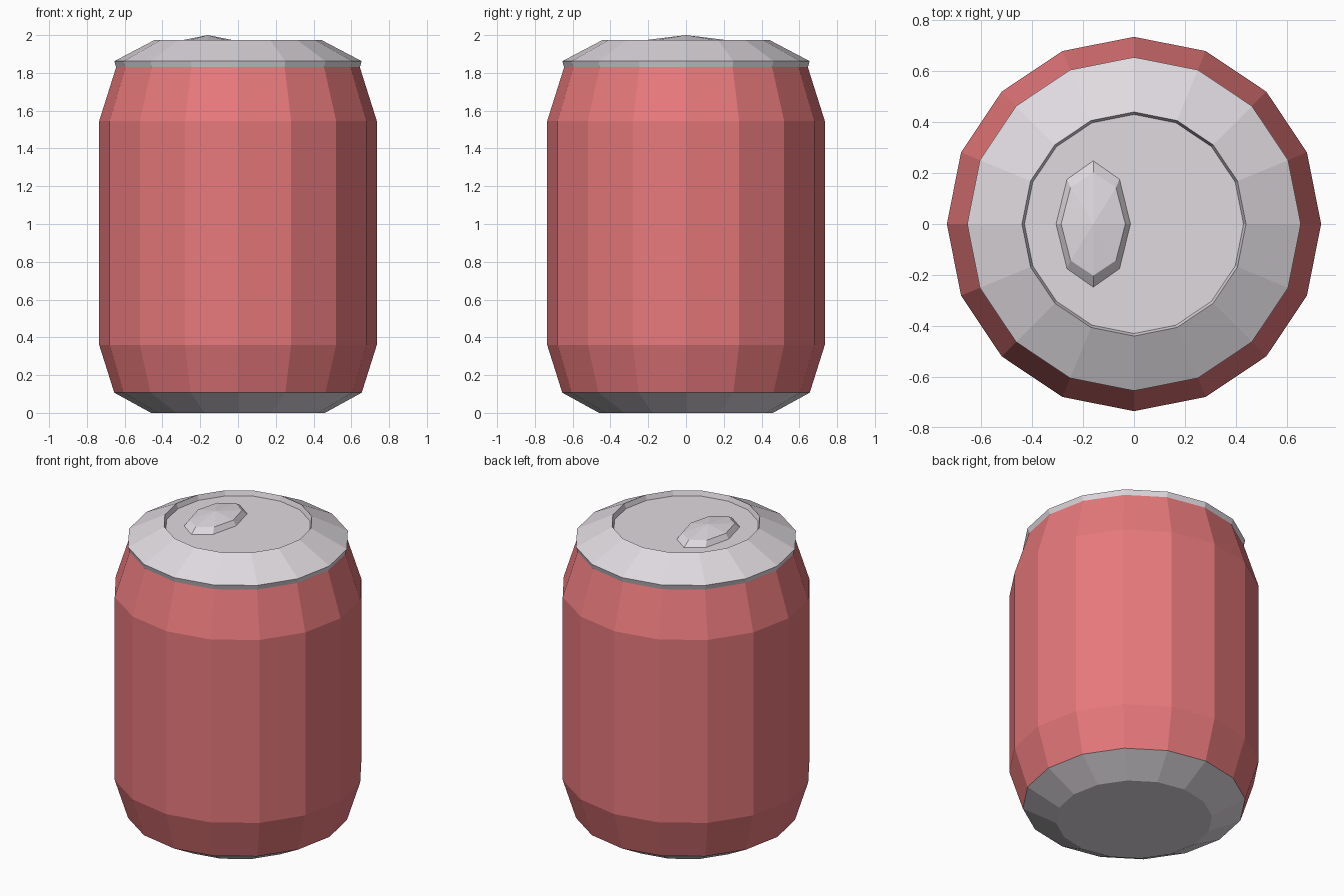
import bpy, bmesh
from math import cos, sin, pi

if "Cube" in bpy.data.objects:
    bpy.data.objects.remove(bpy.data.objects["Cube"])


def material(name, color):
    m = bpy.data.materials.new(name)
    m.diffuse_color = (*color, 1)
    m.use_nodes = True
    m.node_tree.nodes["Principled BSDF"].inputs["Base Color"].default_value = m.diffuse_color
    return m


def stack(name, rings, sides, mat, cx=0, cap_bottom=False, cap_top=False, apex=None):
    """Bridge elliptical rings (rx, ry, z) into a flat-shaded faceted part."""
    bm = bmesh.new()
    loops = []
    for rx, ry, z in rings:
        loops.append([bm.verts.new((cx + rx * cos(2 * pi * i / sides),
                                    ry * sin(2 * pi * i / sides), z))
                      for i in range(sides)])
    for a, b in zip(loops, loops[1:]):
        for i in range(sides):
            j = (i + 1) % sides
            bm.faces.new((a[i], a[j], b[j], b[i]))
    if cap_bottom:
        bm.faces.new(loops[0][::-1])
    if cap_top:
        bm.faces.new(loops[-1])
    if apex is not None:
        tip = bm.verts.new((cx, 0, apex))
        top = loops[-1]
        for i in range(sides):
            bm.faces.new((top[i], top[(i + 1) % sides], tip))
    me = bpy.data.meshes.new(name)
    bm.to_mesh(me)
    bm.free()
    me.materials.append(mat)
    ob = bpy.data.objects.new(name, me)
    bpy.context.collection.objects.link(ob)
    return ob


def turned(profile):
    return [(r, r, z) for r, z in profile]


red = material("red_paint", (0.80, 0.19, 0.20))
metal = material("bare_metal", (0.74, 0.70, 0.74))
SIDES = 16

# Painted wall with tapered shoulders
stack("can_body", turned([(0.655, 0.107), (0.735, 0.36), (0.735, 1.545), (0.645, 1.83)]),
      SIDES, red)

# Tapered metal base
stack("can_base", turned([(0.46, 0.0), (0.655, 0.107)]), SIDES, metal, cap_bottom=True)

# Lid: lip, sloping rim and recessed floor
stack("can_lid", turned([(0.645, 1.83), (0.655, 1.862), (0.44, 1.975), (0.43, 1.943)]),
      SIDES, metal, cap_top=True)

# Pull tab: low eight-sided oval with a slightly peaked top
stack("pull_tab", [(0.146, 0.248, 1.943), (0.126, 0.203, 1.975)],
      8, metal, cx=-0.16, cap_bottom=True, apex=2.0)
